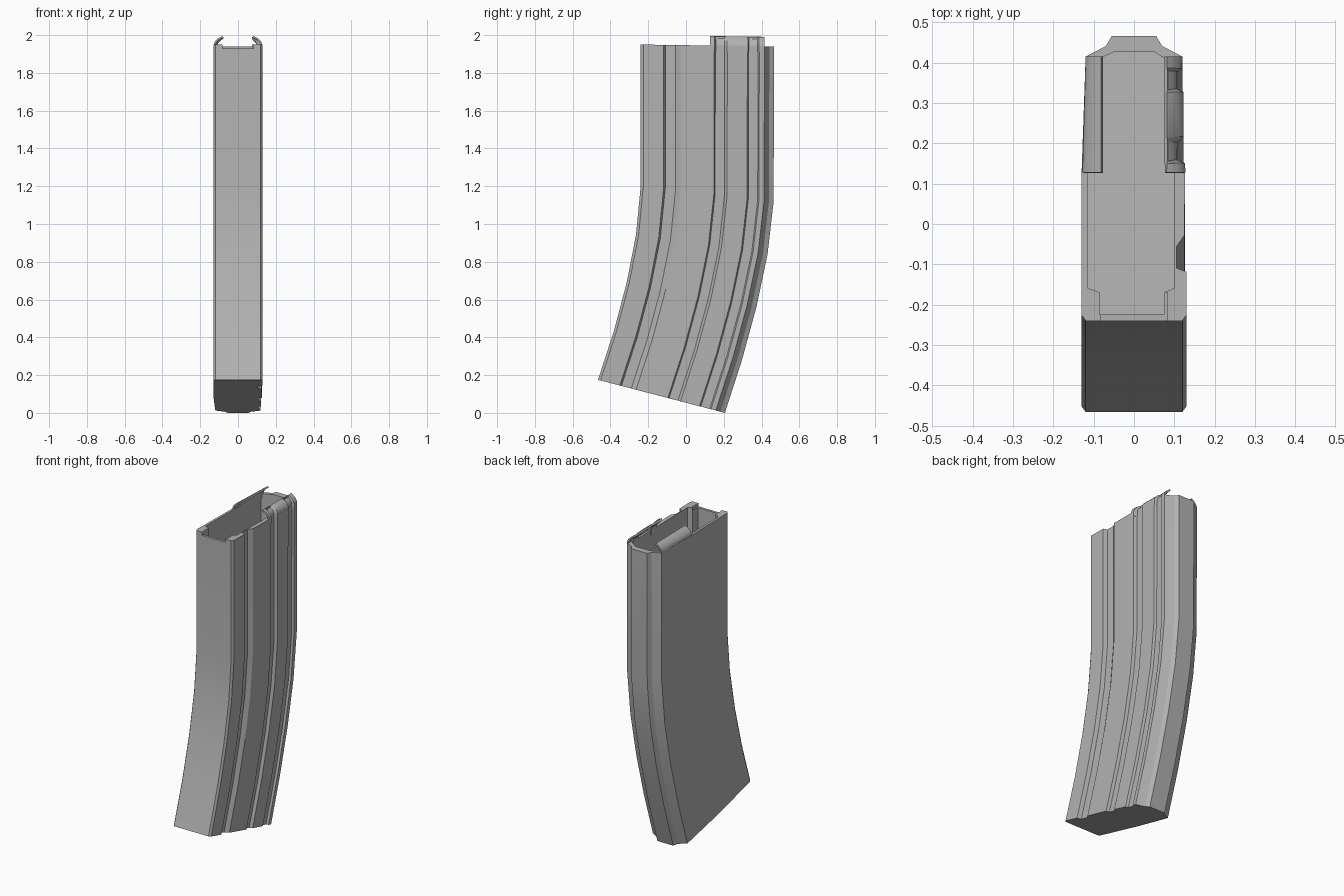
import bpy
import bmesh
import math
from mathutils import Vector

cube = bpy.data.objects.get("Cube")
if cube:
    bpy.data.objects.remove(cube, do_unlink=True)

metal = bpy.data.materials.new("grey_metal")
metal.use_nodes = True
GREY = (0.45, 0.45, 0.45, 1)
metal.diffuse_color = GREY
metal.node_tree.nodes["Principled BSDF"].inputs["Base Color"].default_value = GREY

# Cross-section: (x, t) with t running from the front edge (0) to the back (1)
RIGHT_SIDE = [(.12, 0), (.13, .02), (.13, .172), (.106, .185), (.106, .262), (.125, .30),
              (.127, .55), (.108, .56), (.108, .63), (.123, .65), (.123, .80),
              (.108, .81), (.108, .88), (.12, .89), (.12, .928), (.07, .965), (.055, 1)]
LEFT_SIDE = [(-.055, 1), (-.07, .965), (-.12, .928), (-.13, .52), (-.13, .02), (-.12, 0)]
CAVITY = [(.075, .022), (.075, .10), (.1, .115), (.1, .9), (.05, .945),
          (-.05, .945), (-.115, .9), (-.115, .115), (-.085, .10), (-.085, .022)]


def spine(s):
    """Front and back edge points; s < 0 is the straight upper part."""
    if s < 0:
        return Vector((0, -.24, 1.2 - .75 * s)), Vector((0, .466, 1.12 - .82 * s))
    return (Vector((0, -.24 - .226 * s ** 1.6, 1.2 - 1.025 * s)),
            Vector((0, .464 - .258 * s ** 1.5, 1.12 * (1 - s))))


def place(x, t, s, lift=0):
    front, back = spine(s)
    return front.lerp(back, t) + Vector((x, 0, lift))


def grid(bm, rows, closed):
    """Skin rows of points with quads and return the vertex rows."""
    rings = [[bm.verts.new(p) for p in row] for row in rows]
    count = len(rings[0])
    for low, high in zip(rings, rings[1:]):
        for i in range(count if closed else count - 1):
            j = (i + 1) % count
            bm.faces.new((low[i], low[j], high[j], high[i]))
    return rings


def finish(bm, name):
    bmesh.ops.recalc_face_normals(bm, faces=bm.faces)
    mesh = bpy.data.meshes.new(name)
    bm.to_mesh(mesh)
    bm.free()
    mesh.materials.append(metal)
    obj = bpy.data.objects.new(name, mesh)
    bpy.context.collection.objects.link(obj)
    return obj


def sweep(name, section, steps, lift=0):
    """Closed solid with the section carried along the spine."""
    bm = bmesh.new()
    rings = grid(bm, [[place(x, t, s, lift if s < -.99 else 0) for x, t in section]
                      for s in steps], True)
    bm.faces.new(rings[0])
    bm.faces.new(rings[-1])
    return finish(bm, name)


def select_only(obj):
    bpy.ops.object.select_all(action='DESELECT')
    obj.select_set(True)
    bpy.context.view_layer.objects.active = obj


def cut(obj, cutter):
    mod = obj.modifiers.new("cut", 'BOOLEAN')
    mod.operation = 'DIFFERENCE'
    mod.solver = 'EXACT'
    mod.object = cutter
    select_only(obj)
    bpy.ops.object.modifier_apply(modifier=mod.name)
    bpy.data.objects.remove(cutter, do_unlink=True)


def smooth(obj):
    select_only(obj)
    bpy.ops.object.shade_smooth_by_angle(angle=math.radians(30))


# Curved casing, hollowed from the top
body = sweep("casing", RIGHT_SIDE + LEFT_SIDE, [-1, 0, .25, .5, .75, 1])
cut(body, sweep("cavity_cutter", CAVITY, [-1, -.5], .1))

# Shallow notch in the front wall
bm = bmesh.new()
bmesh.ops.create_cube(bm, size=1)
bmesh.ops.scale(bm, vec=(.165, .1, .1), verts=bm.verts)
bmesh.ops.translate(bm, vec=(0, -.22, 1.98), verts=bm.verts)
cut(body, finish(bm, "notch_cutter"))
smooth(body)

# Feed lips: the side walls carried up and curled inward
HALF_WALL = .005
CURL = [(-.03, 0), (.008, 0), (.022, .007), (.036, .022)]
for name, side in (("right_lip", RIGHT_SIDE), ("left_lip", LEFT_SIDE)):
    sign = 1 if side is RIGHT_SIDE else -1
    path = [(abs(x), t) for x, t in side if .54 < t < .93]
    path.sort(key=lambda p: p[1])
    path.insert(0, (.128, .52))
    rows = [[place(sign * (x - HALF_WALL - inset), t, -1, rise) for x, t in path]
            for rise, inset in CURL]
    rows.append([place(sign * .079, t, -1, .046) for x, t in path])
    bm = bmesh.new()
    grid(bm, rows, False)
    lip = finish(bm, name)
    wall = lip.modifiers.new("wall", 'SOLIDIFY')
    wall.thickness = 2 * HALF_WALL
    wall.offset = 0
    select_only(lip)
    bpy.ops.object.modifier_apply(modifier=wall.name)
    smooth(lip)
